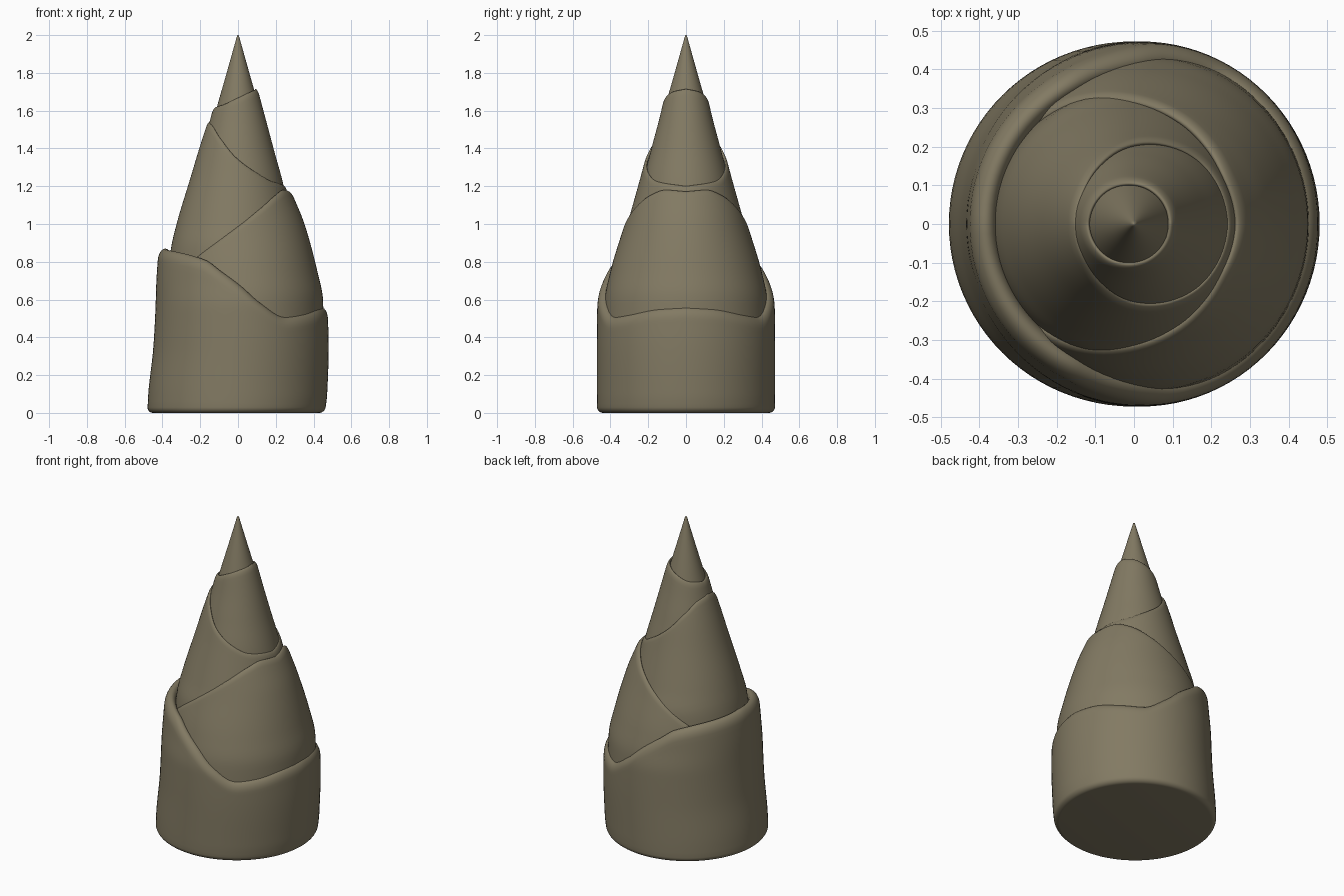
import bpy, bmesh, math

if "Cube" in bpy.data.objects:
    bpy.data.objects.remove(bpy.data.objects["Cube"])

N = 96  # points around

mat = bpy.data.materials.new("olive brown")
mat.diffuse_color = (0.225, 0.195, 0.125, 1)
mat.use_nodes = True
mat.node_tree.nodes["Principled BSDF"].inputs["Base Color"].default_value = mat.diffuse_color


def curve(keys, t, col=1):
    """Smooth value of column col at t through the key points (clamped)."""
    if t <= keys[0][0]:
        return keys[0][col]
    if t >= keys[-1][0]:
        return keys[-1][col]
    s = [(b[col] - a[col]) / (b[0] - a[0]) for a, b in zip(keys, keys[1:])]

    def slope(i):
        if i == 0 or i == len(keys) - 1:
            return s[min(i, len(s) - 1)]
        p, q = s[i - 1], s[i]
        return 2 * p * q / (p + q) if p * q > 0 else 0

    i = next(k for k in range(len(s)) if t <= keys[k + 1][0])
    d = keys[i + 1][0] - keys[i][0]
    u = (t - keys[i][0]) / d
    return ((2*u**3 - 3*u*u + 1) * keys[i][col] + (u**3 - 2*u*u + u) * d * slope(i)
            + (3*u*u - 2*u**3) * keys[i + 1][col] + (u**3 - u*u) * d * slope(i + 1))


def finish(name, rings, cap_bottom=True, cap_top=False):
    bm = bmesh.new()
    rows = [[bm.verts.new(p) for p in r] for r in rings]
    for a, b in zip(rows, rows[1:]):
        for i in range(N):
            j = (i + 1) % N
            bm.faces.new((a[i], a[j], b[j], b[i]))
    if cap_bottom:
        bm.faces.new(rows[0][::-1])
    if cap_top:
        bm.faces.new(rows[-1])
    me = bpy.data.meshes.new(name)
    bm.to_mesh(me)
    bm.free()
    me.materials.append(mat)
    ob = bpy.data.objects.new(name, me)
    bpy.context.collection.objects.link(ob)
    bpy.context.view_layer.objects.active = ob
    ob.select_set(True)
    bpy.ops.object.shade_smooth_by_angle(angle=math.radians(50))
    ob.select_set(False)


def sheath(name, profile, rim, w, d, foot=0.0):
    """profile: (z, left, right, side); rim: (degrees from +x, height);
    w, d: width and depth of the rounded lip; foot: bottom rounding."""
    z0 = profile[0][0]

    def point(a, z, inset):
        l, r, s = (curve(profile, z, c) for c in (1, 2, 3))
        return ((r - l) / 2 + ((r + l) / 2 - inset) * math.cos(a),
                (s - inset) * math.sin(a), z)

    # each row gives (height, inset) for a rim height h
    rows = []
    if foot:
        for k in range(6):
            q = k / 6 * math.pi / 2
            rows.append(lambda h, q=q: (z0 + foot * (1 - math.cos(q)), foot * (1 - math.sin(q))))
    for k in range(25):
        rows.append(lambda h, t=k / 24: (z0 + foot + (h - d - z0 - foot) * t, 0))
    for k in range(1, 13):
        q = k / 12 * math.pi
        rows.append(lambda h, q=q: (h - d + d * math.sin(q), w * (1 - math.cos(q))))
    rings = []
    for row in rows:
        ring = []
        for i in range(N):
            a = 2 * math.pi * i / N
            deg = math.degrees(a)
            ring.append(point(a, *row(curve(rim, min(deg, 360 - deg)))))
        rings.append(ring)
    finish(name, rings)


# Overlapping sheaths from the ground up
sheath("base_sheath",
       [(0, .48, .46, .47), (.1, .475, .472, .472), (.35, .448, .48, .472), (.55, .437, .474, .47),
        (.7, .432, .465, .45), (.87, .42, .45, .43)],
       [(0, .56), (20, .55), (42, .52), (58, .507), (77, .585), (90, .67), (105, .75),
        (118, .81), (145, .85), (180, .87)], .035, .06, foot=.03)
sheath("right_sheath",
       [(.4, .38, .455, .44), (.6, .38, .45, .43), (.75, .375, .42, .40), (1.0, .33, .352, .325),
        (1.18, .28, .278, .275)],
       [(0, 1.172), (25, 1.18), (45, 1.15), (70, 1.075), (90, .995), (110, .91),
        (130, .82), (150, .74), (180, .70)], .014, .03)
sheath("left_sheath",
       [(.6, .385, .36, .36), (.87, .355, .32, .345), (1.0, .325, .30, .31), (1.25, .25, .24, .24),
        (1.4, .205, .20, .20), (1.54, .16, .15, .155)],
       [(0, 1.2), (40, 1.225), (65, 1.275), (90, 1.345), (120, 1.45), (150, 1.52), (180, 1.54)],
       .01, .03)
sheath("upper_sheath",
       [(1.0, .25, .28, .25), (1.2, .22, .242, .23), (1.4, .185, .188, .183), (1.55, .148, .148, .143),
        (1.71, .105, .105, .105)],
       [(0, 1.715), (45, 1.70), (90, 1.668), (135, 1.63), (180, 1.615)], .011, .035)

# Pointed tip with a slightly rounded end
tip = [(1.45, .155), (1.64, .106), (1.8, .06), (1.98, .0095), (1.995, .0055), (2.0, .001)]
finish("tip_cone", [[(r * math.cos(2 * math.pi * i / N), r * math.sin(2 * math.pi * i / N), z)
                     for i in range(N)] for z, r in tip], cap_top=True)
